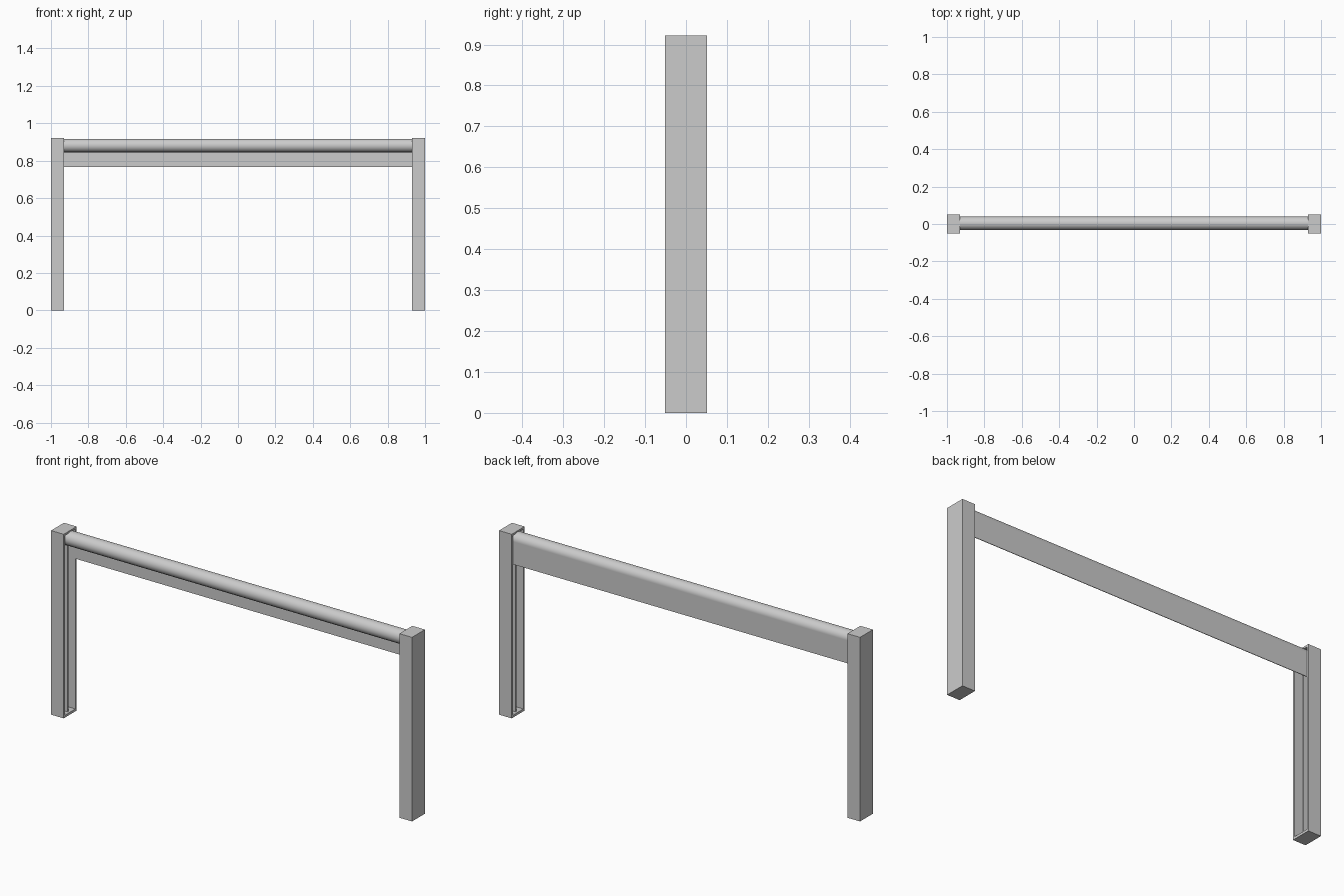
import bpy, bmesh, math

if "Cube" in bpy.data.objects:
    bpy.data.objects.remove(bpy.data.objects["Cube"])


def prism(name, profile, axis, a, b):
    """Extrude a closed 2D profile along x (profile y,z) or z (profile x,y)."""
    bm = bmesh.new()
    put = (lambda p, t: (t, p[0], p[1])) if axis == 'x' else (lambda p, t: (p[0], p[1], t))
    lo = [bm.verts.new(put(p, a)) for p in profile]
    hi = [bm.verts.new(put(p, b)) for p in profile]
    bm.faces.new(lo)
    bm.faces.new(hi)
    n = len(profile)
    for i in range(n):
        bm.faces.new((lo[i], lo[(i + 1) % n], hi[(i + 1) % n], hi[i]))
    bmesh.ops.recalc_face_normals(bm, faces=bm.faces)
    me = bpy.data.meshes.new(name)
    bm.to_mesh(me)
    bm.free()
    ob = bpy.data.objects.new(name, me)
    bpy.context.collection.objects.link(ob)
    return ob


def rect(x0, x1, y0, y1):
    return [(x0, y0), (x1, y0), (x1, y1), (x0, y1)]


for side, s in (("left", -1), ("right", 1)):
    # Hollow post, open towards the middle, with a guide rib in the channel
    outer, inner, back = s, s * 0.93, s * 0.99
    channel = [(outer, -0.051), (inner, -0.051), (inner, -0.041), (back, -0.041),
               (back, -0.005), (inner + s * 0.012, -0.005), (inner + s * 0.012, 0.005),
               (back, 0.005), (back, 0.041), (inner, 0.041), (inner, 0.051), (outer, 0.051)]
    prism(side + "_post", channel, 'z', 0.012, 0.912)
    # Closed ends of the post
    prism(side + "_post_foot", rect(outer, inner, -0.051, 0.051), 'z', 0, 0.012)
    prism(side + "_post_cap", rect(outer, inner, -0.051, 0.051), 'z', 0.912, 0.922)

# Roller between the posts
R, CY, CZ = 0.036, 0.004, 0.881
circle = [(CY + R * math.cos(i * math.tau / 16), CZ + R * math.sin(i * math.tau / 16))
          for i in range(16)]
roller = prism("roller", circle, 'x', -0.95, 0.95)

# Sheet hanging from the back of the roller
prism("hanging_sheet", rect(0.037, 0.040, 0.767, 0.881), 'x', -0.95, 0.95)

bpy.ops.object.select_all(action='DESELECT')
roller.select_set(True)
bpy.context.view_layer.objects.active = roller
bpy.ops.object.shade_smooth_by_angle(angle=math.radians(35))
